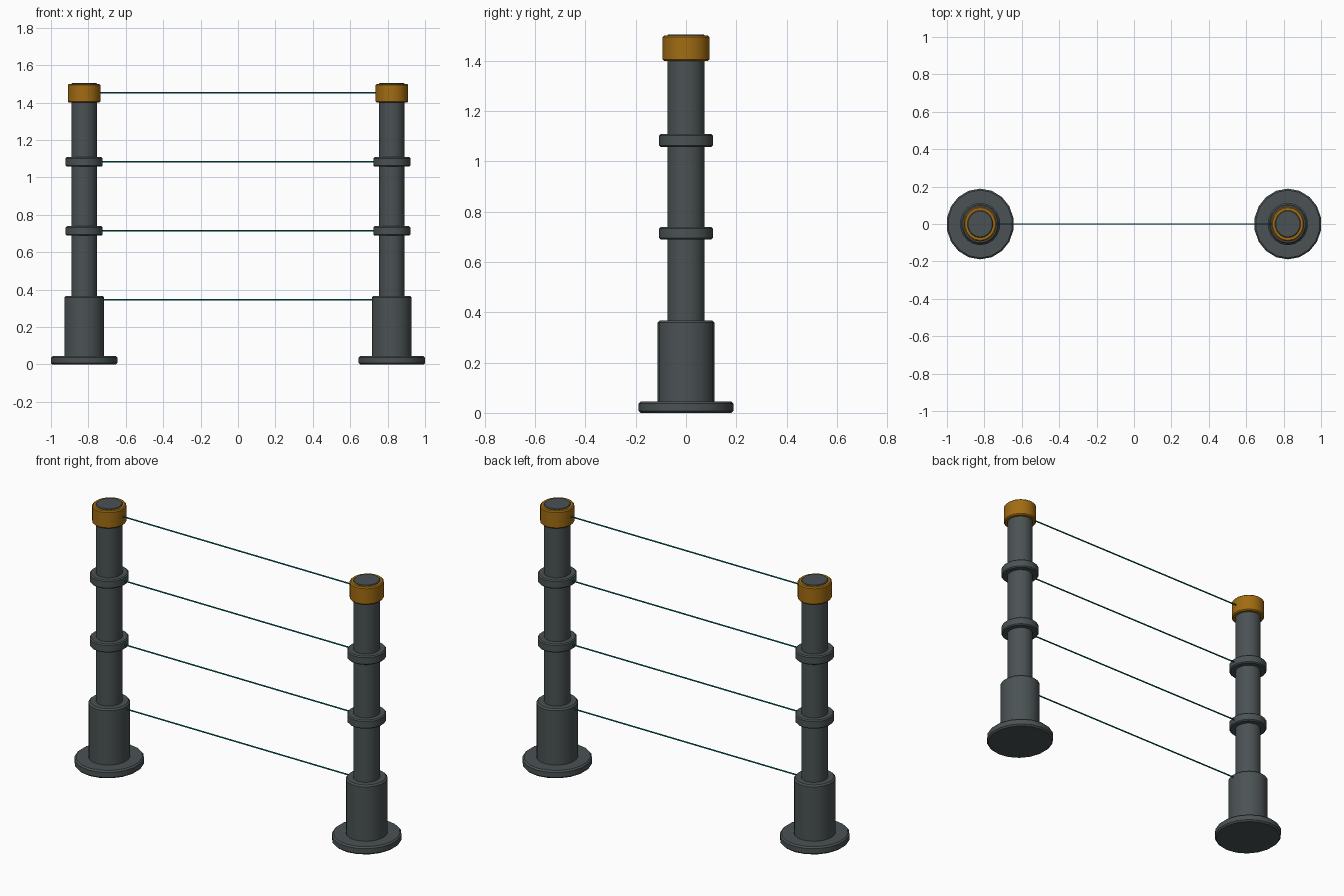
import bpy, bmesh, math

if "Cube" in bpy.data.objects:
    bpy.data.objects.remove(bpy.data.objects["Cube"])

SIDES = 18
POST_X = 0.8225
FLAT = math.cos(math.pi / SIDES)   # side-to-corner ratio of the polygon across x


def material(name, rgb):
    m = bpy.data.materials.new(name)
    m.diffuse_color = (*rgb, 1)
    m.use_nodes = True
    m.node_tree.nodes["Principled BSDF"].inputs["Base Color"].default_value = m.diffuse_color
    return m


slate = material("slate", (0.07, 0.085, 0.088))
amber = material("amber", (0.36, 0.15, 0.006))
teal = material("teal", (0.0, 0.18, 0.18))


def finish(bm, name, mat):
    bmesh.ops.recalc_face_normals(bm, faces=bm.faces)
    mesh = bpy.data.meshes.new(name)
    bm.to_mesh(mesh)
    bm.free()
    mesh.materials.append(mat)
    ob = bpy.data.objects.new(name, mesh)
    bpy.context.collection.objects.link(ob)
    bpy.ops.object.select_all(action='DESELECT')
    ob.select_set(True)
    bpy.context.view_layer.objects.active = ob
    bpy.ops.object.shade_smooth_by_angle(angle=math.radians(30))
    return ob


def drum(name, rx, ry, z0, z1, mat, chamfer=0.006):
    """Chamfered, slightly oval drum on the right post, mirrored to the left."""
    bm = bmesh.new()
    loops = []
    for z, inset in ((z0, chamfer), (z0 + chamfer, 0), (z1 - chamfer, 0), (z1, chamfer)):
        loop = []
        for i in range(SIDES):
            a = math.pi / 2 + 2 * math.pi * i / SIDES
            loop.append(bm.verts.new((POST_X + (rx - inset) / FLAT * math.cos(a),
                                      (ry - inset) * math.sin(a), z)))
        loops.append(loop)
    for lo, hi in zip(loops, loops[1:]):
        for i in range(SIDES):
            j = (i + 1) % SIDES
            bm.faces.new((lo[i], lo[j], hi[j], hi[i]))
    bm.faces.new(loops[0])
    bm.faces.new(loops[-1])
    ob = finish(bm, name, mat)
    ob.modifiers.new("both_posts", 'MIRROR').use_mirror_merge = False


# Posts: foot, sleeve, shaft, collars and coloured cap
drum("base_plate", 0.1775, 0.189, 0.0, 0.045, slate, 0.008)
drum("lower_sleeve", 0.106, 0.1135, 0.03, 0.367, slate, 0.008)
drum("post_shaft", 0.068, 0.0735, 0.34, 1.505, slate, 0.004)
drum("lower_collar", 0.099, 0.1065, 0.689, 0.739, slate)
drum("upper_collar", 0.099, 0.1065, 1.058, 1.108, slate)
drum("top_cap", 0.087, 0.0935, 1.40, 1.50, amber)

# Thin cables strung between the posts
for n, z in enumerate((0.346, 0.715, 1.083, 1.452), 1):
    bm = bmesh.new()
    bmesh.ops.create_cone(bm, cap_ends=True, segments=8, radius1=0.004,
                          radius2=0.004, depth=1.5)
    for v in bm.verts:
        v.co = (v.co.z, v.co.y, v.co.x + z)
    finish(bm, f"cable_{n}", teal)
